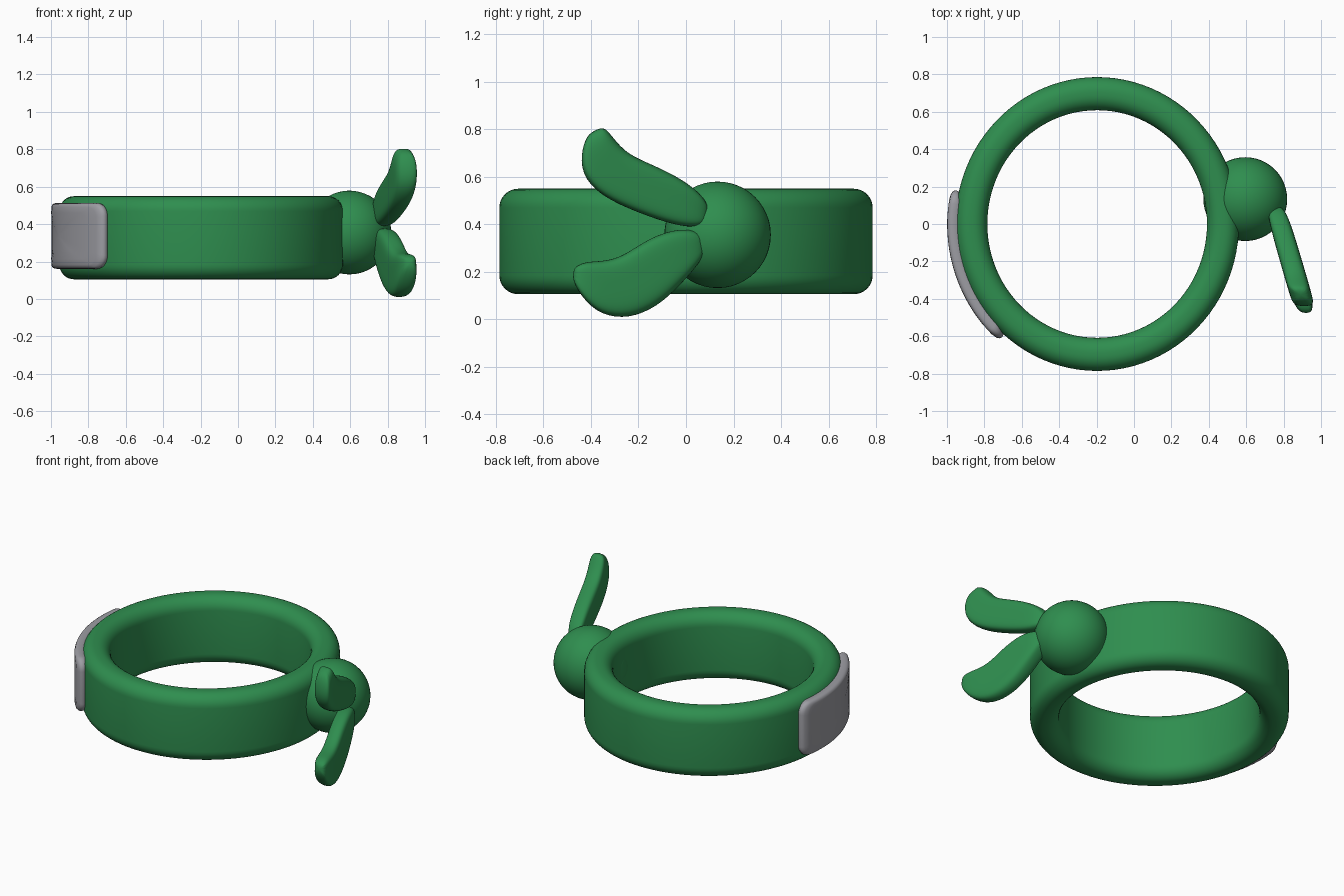
import bpy, bmesh
from math import sin, cos, pi, radians, copysign
from mathutils import Vector

if "Cube" in bpy.data.objects:
    bpy.data.objects.remove(bpy.data.objects["Cube"])


def material(name, rgb):
    m = bpy.data.materials.new(name)
    m.use_nodes = True
    m.diffuse_color = (*rgb, 1)
    m.node_tree.nodes["Principled BSDF"].inputs["Base Color"].default_value = (*rgb, 1)
    return m


green = material("green cloth", (0.028, 0.27, 0.078))
grey = material("grey metal", (0.34, 0.34, 0.37))


def loft(name, rings, mat, loop=False, subdiv=0):
    """Bridge equal closed rings of points; cap the ends unless looped."""
    bm = bmesh.new()
    vs = [[bm.verts.new(p) for p in ring] for ring in rings]
    n = len(rings[0])
    pairs = list(zip(vs, vs[1:])) + ([(vs[-1], vs[0])] if loop else [])
    for a, b in pairs:
        for i in range(n):
            j = (i + 1) % n
            bm.faces.new((a[i], a[j], b[j], b[i]))
    if not loop:
        bm.faces.new(vs[0])
        bm.faces.new(vs[-1])
    bmesh.ops.recalc_face_normals(bm, faces=bm.faces)
    for f in bm.faces:
        f.smooth = True
    me = bpy.data.meshes.new(name)
    bm.to_mesh(me)
    bm.free()
    me.materials.append(mat)
    ob = bpy.data.objects.new(name, me)
    bpy.context.collection.objects.link(ob)
    if subdiv:
        mod = ob.modifiers.new("smooth", "SUBSURF")
        mod.levels = mod.render_levels = subdiv
    return ob


def rounded_rect(hw, hh, r, steps=8):
    pts = []
    for k, (sx, sy) in enumerate(((1, 1), (-1, 1), (-1, -1), (1, -1))):
        for i in range(steps + 1):
            a = (k + i / steps) * pi / 2
            pts.append((sx * (hw - r) + r * cos(a), sy * (hh - r) + r * sin(a)))
    return pts


# Band: rounded strip swept round a slightly oval path
CX, MID = -0.197, 0.327
SQUASH = 0.965
section = rounded_rect(0.0885, 0.222, 0.08)
rings = []
for i in range(96):
    a = 2 * pi * i / 96
    rings.append([(CX + (0.697 + u) * cos(a) * SQUASH, (0.697 + u) * sin(a), MID + v)
                  for u, v in section])
loft("band", rings, green, loop=True)

# Plate: curved pad wrapped on the band, with a softened rim
outline = []
base = rounded_rect(0.425, 0.176, 0.07)
for (x0, y0), (x1, y1) in zip(base, base[1:] + base[:1]):
    cuts = max(1, int(abs(x1 - x0) / 0.04))
    outline += [(x0 + (x1 - x0) * k / cuts, y0 + (y1 - y0) * k / cuts) for k in range(cuts)]
rings = []
for scale, out in ((0.9, -0.03), (0.98, -0.01), (1, 0.015), (0.985, 0.03), (0.95, 0.04),
                   (0.88, 0.045), (0.7, 0.046), (0.4, 0.046), (0.1, 0.046)):
    ring = []
    for u, v in outline:
        a = radians(198) + u * scale / 0.785
        r = 0.785 + out
        ring.append((CX + r * cos(a) * SQUASH, r * sin(a), 0.337 + v * scale))
    rings.append(ring)
loft("front_plate", rings, grey)

# Knot
bpy.ops.mesh.primitive_uv_sphere_add(segments=48, ring_count=24, radius=0.224,
                                     location=(0.585, 0.133, 0.355))
knot = bpy.context.object
knot.name = "knot"
knot.scale.x = 1.0
knot.location.x = 0.595
knot.data.materials.append(green)
bpy.ops.object.shade_smooth()


# Tails: each station gives upper and lower edge (y, z) and half thickness
def tail(name, stations):
    rings = []
    for y0, z0, y1, z1, t in stations:
        a, b = Vector((0, y0, z0)), Vector((0, y1, z1))
        mid, half = (a + b) / 2, (a - b) / 2
        ring = []
        for k in range(16):
            c, s = cos(2 * pi * k / 16), sin(2 * pi * k / 16)
            p = mid + half * copysign(abs(c) ** 0.8, c)
            bulge = copysign(abs(s) ** 0.6, s) * (1 - 0.15 * s ** 4)
            p.x = 0.782 - 0.29 * p.y + t * bulge
            ring.append(p)
        rings.append(ring)
    loft(name, rings, green, subdiv=2)


tail("upper_tail", (
    (0.1, 0.47, 0.09, 0.41, 0.035),
    (0.06, 0.535, 0.055, 0.385, 0.06),
    (-0.04, 0.605, -0.04, 0.39, 0.068),
    (-0.15, 0.655, -0.2, 0.445, 0.07),
    (-0.24, 0.695, -0.36, 0.515, 0.07),
    (-0.29, 0.745, -0.445, 0.61, 0.07),
    (-0.325, 0.79, -0.44, 0.72, 0.065),
    (-0.35, 0.81, -0.41, 0.785, 0.035)))
tail("lower_tail", (
    (0.08, 0.34, 0.08, 0.28, 0.035),
    (0.04, 0.38, 0.05, 0.225, 0.06),
    (-0.06, 0.38, -0.03, 0.135, 0.068),
    (-0.17, 0.335, -0.12, 0.05, 0.068),
    (-0.26, 0.27, -0.24, -0.002, 0.066),
    (-0.34, 0.245, -0.36, 0.015, 0.066),
    (-0.42, 0.245, -0.435, 0.085, 0.06),
    (-0.475, 0.22, -0.48, 0.165, 0.035)))
